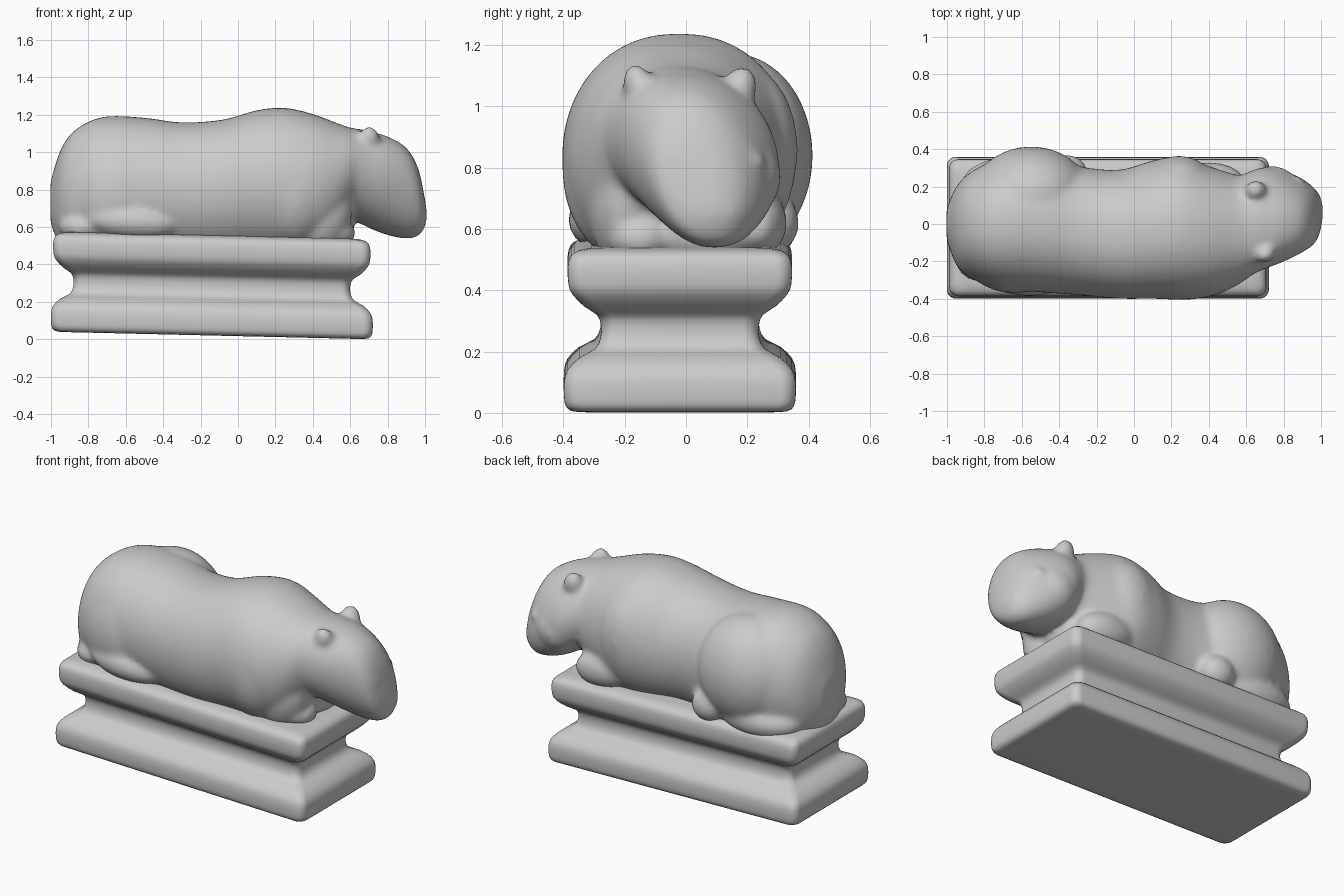
import bpy, bmesh
from math import sin, cos, pi, radians
from mathutils import Matrix, Euler

if "Cube" in bpy.data.objects:
    bpy.data.objects.remove(bpy.data.objects["Cube"])

GREY = (0.6, 0.6, 0.6, 1)
stone = bpy.data.materials.new("grey_stone")
stone.use_nodes = True
stone.diffuse_color = GREY
stone.node_tree.nodes["Principled BSDF"].inputs["Base Color"].default_value = GREY


def finish(name, bm):
    bmesh.ops.recalc_face_normals(bm, faces=bm.faces)
    mesh = bpy.data.meshes.new(name)
    bm.to_mesh(mesh)
    bm.free()
    mesh.materials.append(stone)
    mesh.shade_smooth()
    ob = bpy.data.objects.new(name, mesh)
    bpy.context.collection.objects.link(ob)
    return ob


def skin(bm, rings):
    """Join equal rings of points into a closed tube."""
    loops = [[bm.verts.new(p) for p in ring] for ring in rings]
    n = len(loops[0])
    for a, b in zip(loops, loops[1:]):
        for i in range(n):
            j = (i + 1) % n
            bm.faces.new((a[i], a[j], b[j], b[i]))
    bm.faces.new(loops[0])
    bm.faces.new(loops[-1])


def spline(rows, steps=4):
    """Smoothly interpolate rows of numbers."""
    out = []
    for k in range(len(rows) - 1):
        a, b, c, d = (rows[max(0, min(len(rows) - 1, k + o))] for o in (-1, 0, 1, 2))
        for s in range(steps):
            t = s / steps
            out.append([q + t * (r - p) / 2 + t * t * (p - 2.5 * q + 2 * r - w / 2)
                        + t ** 3 * (1.5 * (q - r) + (w - p) / 2)
                        for p, q, r, w in zip(a, b, c, d)])
    return out + [rows[-1]]


def section(x, right, left, low, high, lean, n=40):
    """Oval cross-section; lean moves its lower half sideways."""
    ring = []
    for i in range(n):
        a = 2 * pi * i / n
        c, s = cos(a), sin(a)
        y = (left + right) / 2 + (left - right) / 2 * abs(c) ** 0.9 * (1 if c > 0 else -1)
        z = (low + high) / 2 + (high - low) / 2 * s
        ring.append((x, y - lean * s, z))
    return ring


def loft(bm, stations):
    skin(bm, [section(*row) for row in spline(stations)])


def blob(bm, centre, radii, turn=(0, 0, 0)):
    rot = Euler([radians(a) for a in turn]).to_matrix().to_4x4()
    m = Matrix.Translation(centre) @ rot @ Matrix.Diagonal((*radii, 1))
    bmesh.ops.create_uvsphere(bm, u_segments=32, v_segments=20, radius=1, matrix=m)


# Plinth: rounded rectangles stacked along a moulding profile (inset, height)
def rounded_rect(inset, z, r=0.05, n=6):
    ring = []
    hx, hy = 0.86 - inset, 0.378 - inset
    for k, (sx, sy) in enumerate(((1, 1), (-1, 1), (-1, -1), (1, -1))):
        for i in range(n + 1):
            a = pi / 2 * (k + i / n)
            x = -0.14 + sx * (hx - r) + r * cos(a)
            y = -0.02 + sy * (hy - r) + r * sin(a)
            ring.append((x, y, z + 0.017 - 0.0233 * x))
    return ring


profile = [(0.06, 0), (0.025, 0.004), (0.006, 0.02), (0, 0.05), (0, 0.1), (0.012, 0.14),
           (0.05, 0.178), (0.1, 0.205), (0.118, 0.24), (0.12, 0.28), (0.108, 0.315),
           (0.065, 0.345), (0.027, 0.385), (0.014, 0.42), (0.012, 0.475), (0.022, 0.51),
           (0.05, 0.528), (0.09, 0.535)]
bm = bmesh.new()
skin(bm, [rounded_rect(i, z) for i, z in spline(profile, 2)])
plinth = finish("plinth", bm)
bpy.context.view_layer.objects.active = plinth
plinth.select_set(True)
bpy.ops.object.shade_smooth_by_angle(angle=radians(50))

# Animal: trunk stations are x, right, left, low, high, lean
bm = bmesh.new()
loft(bm, [
    (-1.003, -0.08, 0.08, 0.62, 0.84, 0),
    (-0.95, -0.22, 0.2, 0.5, 1.01, 0),
    (-0.87, -0.29, 0.28, 0.46, 1.12, 0),
    (-0.72, -0.345, 0.35, 0.44, 1.19, 0),
    (-0.5, -0.365, 0.37, 0.44, 1.185, 0),
    (-0.3, -0.38, 0.31, 0.44, 1.16, 0),
    (-0.08, -0.4, 0.29, 0.44, 1.175, 0),
    (0.1, -0.4, 0.34, 0.44, 1.225, 0),
    (0.25, -0.405, 0.36, 0.44, 1.238, 0),
    (0.4, -0.39, 0.31, 0.46, 1.205, 0),
    (0.52, -0.345, 0.27, 0.53, 1.16, 0.01),
    (0.62, -0.28, 0.24, 0.66, 1.12, 0.03),
    (0.72, -0.18, 0.18, 0.74, 1.05, 0.04),
])
# Head, leaning to its left towards the chin
loft(bm, [
    (0.45, -0.22, 0.2, 0.75, 1.14, 0.02),
    (0.6, -0.27, 0.27, 0.65, 1.132, 0.04),
    (0.7, -0.235, 0.3, 0.595, 1.112, 0.05),
    (0.8, -0.195, 0.28, 0.557, 1.085, 0.055),
    (0.9, -0.145, 0.235, 0.537, 1.025, 0.05),
    (0.96, -0.105, 0.19, 0.55, 0.925, 0.04),
    (0.99, -0.06, 0.15, 0.58, 0.8, 0.02),
    (1.008, 0.02, 0.11, 0.63, 0.7, 0),
])
# Nose, cheek and eyelids
blob(bm, (0.94, 0.08, 0.66), (0.07, 0.12, 0.09))
blob(bm, (0.74, 0.22, 0.77), (0.12, 0.09, 0.12))
blob(bm, (0.95, -0.03, 0.83), (0.04, 0.04, 0.03))
blob(bm, (0.87, 0.22, 0.82), (0.04, 0.04, 0.03))
# Ears
blob(bm, (0.7, -0.155, 1.065), (0.06, 0.05, 0.075), (15, 0, 20))
blob(bm, (0.65, 0.175, 1.055), (0.06, 0.055, 0.08), (-15, 0, 20))
# Haunches: the left one bulges, the right one lies flatter
blob(bm, (-0.55, 0.15, 0.84), (0.32, 0.265, 0.335))
blob(bm, (-0.64, -0.12, 0.78), (0.3, 0.25, 0.34))
# Hind feet, tucked against the trunk
blob(bm, (-0.56, -0.265, 0.63), (0.26, 0.12, 0.1), (0, 4, 0))
blob(bm, (-0.82, -0.18, 0.6), (0.14, 0.13, 0.08))
blob(bm, (-0.36, 0.28, 0.62), (0.11, 0.09, 0.1))
blob(bm, (-0.66, 0.2, 0.6), (0.27, 0.16, 0.12))
# Shoulders
blob(bm, (0.3, -0.2, 0.8), (0.22, 0.205, 0.3))
blob(bm, (0.24, 0.18, 0.86), (0.2, 0.185, 0.28))
# Forelegs and paws
blob(bm, (0.44, -0.19, 0.68), (0.17, 0.13, 0.22), (0, 15, 0))
blob(bm, (0.52, -0.15, 0.57), (0.11, 0.11, 0.08))
blob(bm, (0.4, 0.23, 0.62), (0.19, 0.1, 0.11), (0, 8, 0))
blob(bm, (0.5, 0.05, 0.6), (0.12, 0.18, 0.13))
animal = finish("reclining_animal", bm)

# Fuse the masses and soften the joins
fuse = animal.modifiers.new("fuse", 'REMESH')
fuse.mode = 'VOXEL'
fuse.voxel_size = 0.014
fuse.use_smooth_shade = True
soften = animal.modifiers.new("soften", 'SMOOTH')
soften.factor = 0.5
soften.iterations = 18
